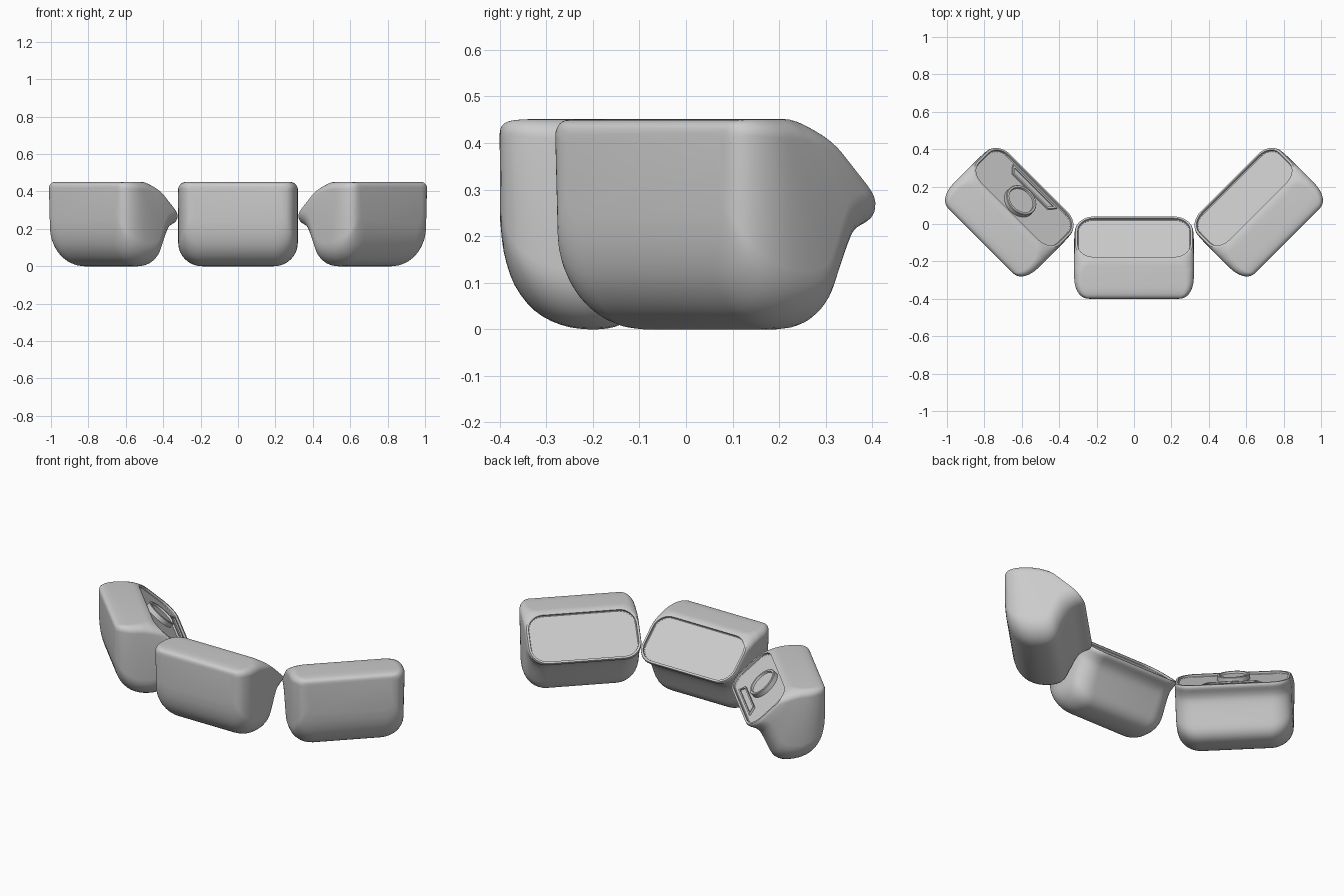
import bpy, bmesh, math
from mathutils import Vector, Matrix

if "Cube" in bpy.data.objects:
    bpy.data.objects.remove(bpy.data.objects["Cube"])

# Fan of rounded-rectangle sections from slanted face to rear wall:
# top y, top z, bottom y, bottom z, half width, top radius, bottom radius
SECTIONS = [
    (-.185, .445, .040, .242, .313, .100, .100),
    (-.195, .448, .030, .228, .317, .096, .100),
    (-.205, .450, -.005, .213, .319, .085, .100),
    (-.220, .451, -.033, .190, .320, .072, .105),
    (-.238, .451, -.058, .145, .320, .060, .110),
    (-.256, .451, -.083, .090, .320, .050, .115),
    (-.272, .451, -.110, .035, .320, .046, .122),
    (-.290, .451, -.150, .006, .320, .044, .128),
    (-.310, .451, -.210, .000, .319, .042, .128),
    (-.332, .451, -.270, .010, .315, .040, .125),
    (-.358, .450, -.325, .040, .305, .036, .115),
    (-.382, .446, -.368, .095, .288, .032, .095),
    (-.396, .436, -.391, .165, .265, .026, .070),
    (-.400, .420, -.399, .235, .238, .020, .045),
]
PIVOT_Y = -.18
ARC = 8


def section(s, inset=0.0, push=0.0):
    """Rounded rectangle standing between a top and a bottom profile point."""
    top, bot = Vector((0, s[0] - PIVOT_Y, s[1])), Vector((0, s[2] - PIVOT_Y, s[3]))
    up = (top - bot).normalized()
    normal = Vector((0, up.z, -up.y))
    h = (top - bot).length / 2 - inset
    w, rt, rb = s[4] - inset, s[5] - inset, s[6] - inset
    mid = (top + bot) / 2 - normal * push
    pts = []
    for q, (sx, sv, r) in enumerate(((1, 1, rt), (-1, 1, rt), (-1, -1, rb), (1, -1, rb))):
        for i in range(ARC + 1):
            a = (q + i / ARC) * math.pi / 2
            x = sx * (w - r) + r * math.cos(a)
            v = sv * (h - r) + r * math.sin(a)
            pts.append(mid + Vector((x, 0, 0)) + up * v)
    return pts


def smooth_sections(secs, steps=3):
    """Catmull-Rom interpolation of the section table."""
    out = []
    for i in range(len(secs) - 1):
        p = [secs[min(max(i + k, 0), len(secs) - 1)] for k in (-1, 0, 1, 2)]
        for j in range(steps):
            t = j / steps
            out.append([.5 * (2 * b + (c - a) * t + (2 * a - 5 * b + 4 * c - d) * t * t
                              + (3 * b - a - 3 * c + d) * t ** 3) for a, b, c, d in zip(*p)])
    return out + [list(secs[-1])]


def loft(name, rings, matrix):
    bm = bmesh.new()
    loops = [[bm.verts.new(p) for p in r] for r in rings]
    n = len(loops[0])
    for a, b in zip(loops, loops[1:]):
        for i in range(n):
            bm.faces.new((a[i], a[(i + 1) % n], b[(i + 1) % n], b[i]))
    bm.faces.new(loops[0])
    bm.faces.new(loops[-1])
    bmesh.ops.recalc_face_normals(bm, faces=bm.faces)
    me = bpy.data.meshes.new(name)
    bm.to_mesh(me)
    bm.free()
    ob = bpy.data.objects.new(name, me)
    bpy.context.collection.objects.link(ob)
    ob.matrix_world = matrix
    bpy.ops.object.select_all(action='DESELECT')
    bpy.context.view_layer.objects.active = ob
    ob.select_set(True)
    bpy.ops.object.shade_smooth_by_angle(angle=math.radians(32))
    return ob


def place(x, y, deg):
    return Matrix.Translation((x, y, 0)) @ Matrix.Rotation(math.radians(deg), 4, 'Z')


# Three pods with a thin rim and a recessed panel
RECESS = .014
face = SECTIONS[0]
rings = [section(face, .016, RECESS), section(face, .012, RECESS * .8),
         section(face, .012), section(face, .003)]
rings += [section(s) for s in smooth_sections(SECTIONS)]
spots = {"left": place(-.665, .065, -45), "center": place(0, PIVOT_Y, 0),
         "right": place(.665, .065, 45)}
for side, m in spots.items():
    loft(side + "_pod", rings, m)

# Frame of the recessed panel, used to place the controls on the left pod
top = Vector((0, face[0] - PIVOT_Y, face[1]))
bot = Vector((0, face[2] - PIVOT_Y, face[3]))
up = (top - bot).normalized()
normal = Vector((0, up.z, -up.y))
origin = (top + bot) / 2 - normal * RECESS


def on_panel(u, v, h):
    return origin + Vector((u, 0, 0)) + up * v + normal * h


# Round knob with a dished top
knob = [[on_panel(r * math.cos(a), .035 + r * math.sin(a), h)
         for a in (i * math.tau / 48 for i in range(48))]
        for r, h in ((.09, -.003), (.09, .026), (.087, .029), (.076, .029), (.073, .018))]
loft("round_knob", knob, spots["left"])

# Tapered bar below the knob with a sunken top
bar = []
for d, h in ((0, -.003), (0, .012), (.008, .012), (.008, .004)):
    bar.append([on_panel(u, v, h) for u, v in (
        (-.135 + d, -.072 - d), (.135 - d, -.072 - d),
        (.165 - 2 * d, -.118 + d), (-.165 + 2 * d, -.118 + d))])
loft("slot_bar", bar, spots["left"])
